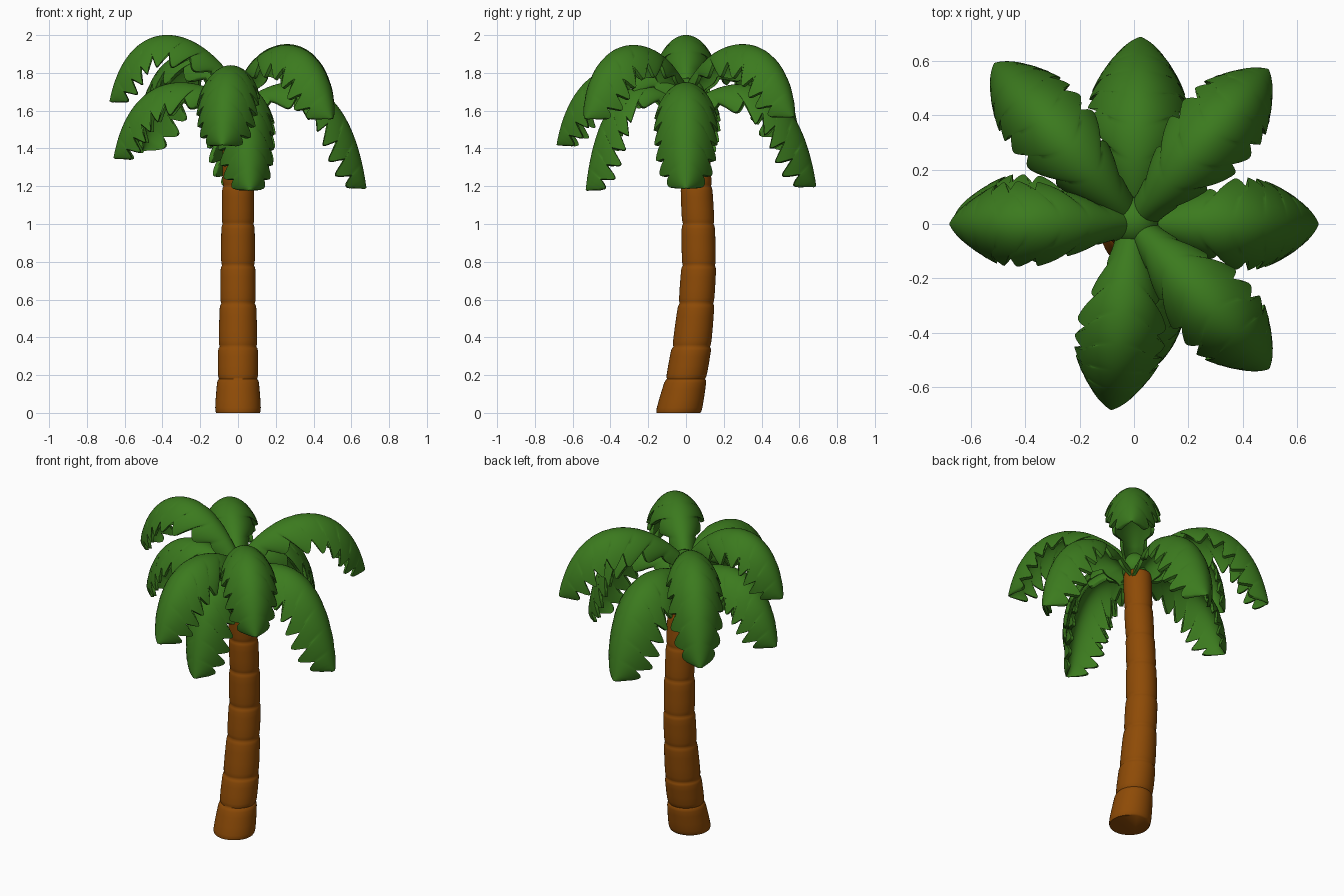
import bpy, bmesh, math
from mathutils import Vector

if "Cube" in bpy.data.objects:
    bpy.data.objects.remove(bpy.data.objects["Cube"])


def material(name, rgb):
    m = bpy.data.materials.new(name)
    m.diffuse_color = (*rgb, 1)
    m.use_nodes = True
    m.node_tree.nodes["Principled BSDF"].inputs["Base Color"].default_value = m.diffuse_color
    return m


GREEN = material("leaf green", (0.044, 0.195, 0.013))
BROWN = material("bark brown", (0.27, 0.07, 0.002))


def make_object(name, bm, mat):
    me = bpy.data.meshes.new(name)
    bm.to_mesh(me)
    bm.free()
    me.materials.append(mat)
    for p in me.polygons:
        p.use_smooth = True
    ob = bpy.data.objects.new(name, me)
    bpy.context.collection.objects.link(ob)
    return ob


def smooth_by_angle(ob, degrees):
    bpy.context.view_layer.objects.active = ob
    ob.select_set(True)
    bpy.ops.object.shade_smooth_by_angle(angle=math.radians(degrees))
    ob.select_set(False)


# Curved trunk made of bulging segments: (height, centre y, radius) at each joint
JOINTS = [(0, -0.04, 0.123), (0.18, 0.0, 0.107), (0.35, 0.03, 0.103),
          (0.58, 0.055, 0.094), (0.78, 0.068, 0.09), (1.0, 0.065, 0.086),
          (1.2, 0.055, 0.082), (1.4, 0.04, 0.081), (1.63, 0.03, 0.08)]
BULGE = [(0, 0.94), (0.05, 0.975), (0.15, 1.0), (0.4, 1.015), (0.7, 1.02),
         (0.88, 1.02), (0.96, 0.99)]


def build_trunk(sides=40):
    bm = bmesh.new()
    rings = []
    for (z0, y0, r0), (z1, y1, r1) in zip(JOINTS, JOINTS[1:]):
        for f, k in BULGE:
            rings.append((z0 + (z1 - z0) * f, y0 + (y1 - y0) * f, (r0 + (r1 - r0) * f) * k))
    rings.append((JOINTS[-1][0], JOINTS[-1][1], JOINTS[-1][2] * 0.95))
    loops = []
    for z, y, r in rings:
        loops.append([bm.verts.new((r * math.cos(a), y + r * math.sin(a), z))
                      for a in (2 * math.pi * i / sides for i in range(sides))])
    for a, b in zip(loops, loops[1:]):
        for i in range(sides):
            j = (i + 1) % sides
            bm.faces.new((a[i], a[j], b[j], b[i]))
    bm.faces.new(loops[0][::-1])
    bm.faces.new(loops[-1])
    smooth_by_angle(make_object("trunk", bm, BROWN), 60)


def even_spine(pts, rows):
    """Points and tangents at equal distances along a cubic curve."""
    def at(t):
        q = 1 - t
        return pts[0] * q**3 + pts[1] * 3 * q * q * t + pts[2] * 3 * q * t * t + pts[3] * t**3
    fine = [at(i / 1000) for i in range(1001)]
    dist = [0]
    for a, b in zip(fine, fine[1:]):
        dist.append(dist[-1] + (b - a).length)
    out, k = [], 0
    for i in range(rows + 1):
        while k < 999 and dist[k + 1] < dist[-1] * i / rows:
            k += 1
        out.append((fine[k] if i < rows else fine[-1], (fine[k + 1] - fine[k]).normalized()))
    return out


def build_frond(name, azimuth, tip_r, tip_z, peak_z, base_z, width):
    """Arched leaf with drooping sides, scalloped edges and an inner skin."""
    a = math.radians(azimuth)
    d = Vector((math.cos(a), math.sin(a), 0))
    side = Vector((-math.sin(a), math.cos(a), 0))
    up = Vector((0, 0, 1))
    c = (8 * peak_z - base_z - tip_z) / 6
    pts = [d * r + up * z for r, z in
           ((0, base_z), (0.34 * tip_r, c), (0.87 * tip_r, c), (tip_r, tip_z))]
    rows, cols, lobes = 120, 20, 8
    bm = bmesh.new()
    grid = []
    for i, (p, tan) in enumerate(even_spine(pts, rows)):
        s = i / rows
        nor = tan.cross(side).normalized()
        down = (nor * -0.75 - up * 0.25).normalized()
        g = min(s / 0.36, 1)
        w = (0.38 + 0.62 * g * g * (3 - 2 * g)) * max(1 - s**5, 0.01) ** 0.5
        notch = (1 - abs(math.sin(math.pi * lobes * s))) * min(1, s * 5)
        R = width * w
        thick = 0.03 * min(1, w * 2)
        outer, inner = [], []
        for j in range(cols + 1):
            t = 2 * j / cols - 1
            phi = t * 1.2 * (1 - 0.36 * notch)
            co = (p + side * (R * math.sin(phi))
                  + down * (R * 1.65 * (1 - math.cos(phi)) + 0.012 * notch * t * t * w)
                  + tan * (0.08 * w * t * t * (1 - s**6)))
            inward = down * math.cos(phi) - side * math.sin(phi)
            outer.append(bm.verts.new(co))
            inner.append(bm.verts.new(co + inward * thick * (1 - 0.35 * t * t)))
        grid.append(outer + inner[::-1])
    # Skin the closed cross-sections and cap both ends
    n = len(grid[0])
    for r0, r1 in zip(grid, grid[1:]):
        for j in range(n):
            k = (j + 1) % n
            bm.faces.new((r0[j], r1[j], r1[k], r0[k]))
    for row in (grid[0], grid[-1][::-1]):
        for j in range(cols):
            bm.faces.new((row[j], row[j + 1], row[n - 2 - j], row[n - 1 - j]))
    smooth_by_angle(make_object(name, bm, GREEN), 60)


build_trunk()

# Upper and lower layers of fronds: azimuth, tip radius, tip z, peak z, base z, half width
FRONDS = {
    "upper_left_frond": (180, 0.68, 1.65, 2.0, 1.73, 0.17),
    "upper_back_right_frond": (49, 0.755, 1.57, 1.95, 1.72, 0.175),
    "upper_front_right_frond": (-47, 0.73, 1.56, 1.945, 1.72, 0.175),
    "upper_back_left_frond": (131, 0.785, 1.39, 1.90, 1.71, 0.175),
    "upper_front_frond": (-97, 0.69, 1.42, 1.83, 1.70, 0.18),
    "lower_right_frond": (0, 0.68, 1.19, 1.73, 1.62, 0.185),
    "lower_back_frond": (88, 0.69, 1.20, 1.72, 1.62, 0.2),
    "lower_front_frond": (-83, 0.535, 1.18, 1.71, 1.62, 0.165),
    "lower_left_frond": (177, 0.66, 1.35, 1.74, 1.62, 0.175),
}
for name, args in FRONDS.items():
    build_frond(name, *args)

# Green heart joining the fronds to the trunk
bm = bmesh.new()
bmesh.ops.create_uvsphere(bm, u_segments=24, v_segments=14, radius=0.09)
for v in bm.verts:
    v.co = Vector((v.co.x, v.co.y + 0.01, v.co.z + 1.685))
make_object("crown_heart", bm, GREEN)
